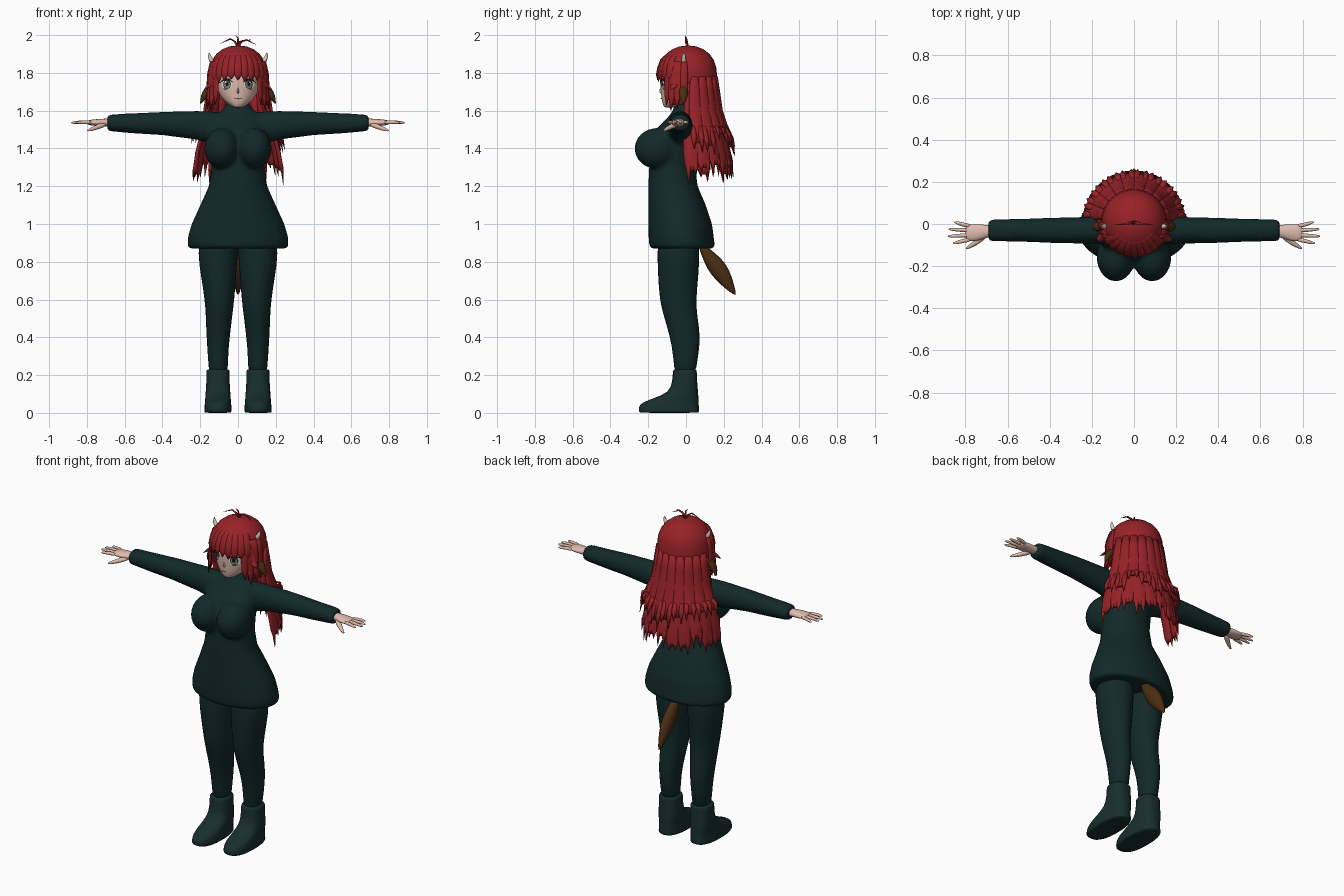
import bpy, bmesh, math, random
from mathutils import Vector

random.seed(4)
if "Cube" in bpy.data.objects:
    bpy.data.objects.remove(bpy.data.objects["Cube"])


def material(name, r, g, b):
    m = bpy.data.materials.new(name)
    m.use_nodes = True
    m.diffuse_color = (r, g, b, 1)
    bsdf = m.node_tree.nodes["Principled BSDF"]
    bsdf.inputs["Base Color"].default_value = (r, g, b, 1)
    bsdf.inputs["Roughness"].default_value = 0.8
    return m


KNIT = material("dark teal knit", .006, .022, .022)
BOOT = material("teal boot", .009, .027, .027)
RED = material("red hair", .31, .016, .02)
SKIN = material("pale skin", .75, .5, .42)
BROWN = material("brown fur", .07, .027, .006)
BONE = material("bone", .7, .6, .5)
WHITE = material("eye white", .8, .8, .78)
IRIS = material("grey green iris", .2, .25, .16)
BLACK = material("black lash", .01, .008, .008)


def loft(bm, rings, n=12, power=1.0):
    """Skin a list of (centre, U, V) ellipses and cap both ends."""
    def bend(c):
        return math.copysign(abs(c) ** power, c)
    loops = []
    for c, u, v in rings:
        angles = [2 * math.pi * i / n for i in range(n)]
        loops.append([bm.verts.new(c + u * bend(math.cos(a)) + v * bend(math.sin(a)))
                      for a in angles])
    for a, b in zip(loops, loops[1:]):
        for i in range(n):
            j = (i + 1) % n
            bm.faces.new((a[i], a[j], b[j], b[i]))
    bm.faces.new(loops[0])
    bm.faces.new(loops[-1])


def upright(table):
    """Horizontal rings from rows of (z, x0, x1, y_front, y_back)."""
    return [(Vector(((a + b) / 2, (f + k) / 2, z)), Vector(((b - a) / 2, 0, 0)),
             Vector((0, (k - f) / 2, 0))) for z, a, b, f, k in table]


def sweep(points, sizes, up):
    """Rings along a path; each size is (across, along up)."""
    pts, up, rings = [Vector(p) for p in points], Vector(up), []
    for i, p in enumerate(pts):
        t = (pts[min(i + 1, len(pts) - 1)] - pts[max(i - 1, 0)]).normalized()
        u = t.cross(up).normalized()
        rings.append((p, u * sizes[i][0], u.cross(t) * sizes[i][1]))
    return rings


def finish(name, bm, mat, mirror=False, subdiv=0):
    bmesh.ops.recalc_face_normals(bm, faces=bm.faces)
    me = bpy.data.meshes.new(name)
    bm.to_mesh(me)
    bm.free()
    for p in me.polygons:
        p.use_smooth = True
    me.materials.append(mat)
    ob = bpy.data.objects.new(name, me)
    bpy.context.collection.objects.link(ob)
    if mirror:
        ob.modifiers.new("Mirror", 'MIRROR')
    if subdiv:
        s = ob.modifiers.new("Subdivision", 'SUBSURF')
        s.levels = s.render_levels = subdiv
    return ob


def part(name, rings, mat, mirror=False, subdiv=1, n=12, power=1.0):
    bm = bmesh.new()
    loft(bm, rings, n, power)
    return finish(name, bm, mat, mirror, subdiv)


# Sweater: torso, sleeves and bust fused into one smooth surface
bm = bmesh.new()
torso = [(.87, .258, -.185, .15), (.885, .268, -.195, .153), (.93, .266, -.198, .147),
         (1.0, .246, -.2, .138), (1.1, .2, -.2, .105), (1.2, .155, -.2, .062),
         (1.3, .14, -.195, .05), (1.4, .15, -.19, .05), (1.5, .165, -.16, .048),
         (1.56, .15, -.1, .045), (1.6, .085, -.07, .042), (1.64, .06, -.058, .042)]
loft(bm, upright([(z, -w, w, f, b) for z, w, f, b in torso]), 32)
for s in (1, -1):
    loft(bm, sweep([(s * x, -.03, z) for x, z in
                    ((.04, 1.5), (.14, 1.512), (.22, 1.523), (.4, 1.532), (.55, 1.533), (.66, 1.535), (.692, 1.535))],
                   [(.06, .08), (.067, .084), (.064, .076), (.06, .062), (.054, .054), (.053, .046), (.05, .042)],
                   (0, 0, 1)), 24)
    bust = bmesh.ops.create_uvsphere(bm, u_segments=24, v_segments=16, radius=1)["verts"]
    for v in bust:
        v.co = Vector((s * .086 + v.co.x * .092, -.155 + v.co.y * .118, 1.4 + v.co.z * .108))
sweater = finish("sweater", bm, KNIT)
remesh = sweater.modifiers.new("Fuse", 'REMESH')
remesh.mode, remesh.voxel_size, remesh.use_smooth_shade = 'VOXEL', .011, True
relax = sweater.modifiers.new("Relax", 'SMOOTH')
relax.factor, relax.iterations = .5, 6

# Legs and boots
part("leg", upright([(.95, .0, .2, -.15, .07), (.85, .0, .217, -.155, .075), (.72, .008, .197, -.15, .068),
                     (.6, .018, .178, -.142, .055), (.52, .028, .172, -.122, .06), (.4, .043, .168, -.085, .08),
                     (.3, .052, .16, -.068, .065), (.18, .052, .155, -.062, .05)]), KNIT, True, 1, 16)
part("boot", upright([(0, .036, .178, -.245, .07), (.004, .034, .18, -.252, .072), (.035, .034, .178, -.252, .07),
                      (.055, .036, .176, -.235, .068), (.08, .038, .174, -.165, .067), (.11, .04, .172, -.09, .065),
                      (.16, .044, .168, -.074, .06), (.215, .044, .168, -.07, .058),
                      (.23, .045, .167, -.069, .057), (.23, .06, .15, -.05, .04)]), BOOT, True, 1, 20, .8)

# Hands: palm, four fingers and thumb
bm = bmesh.new()
Z = (0, 0, 1)
loft(bm, sweep([(.66, -.033, 1.535), (.7, -.034, 1.537), (.74, -.04, 1.537), (.785, -.042, 1.537), (.8, -.042, 1.537)],
               [(.028, .024), (.03, .022), (.042, .02), (.042, .015), (.036, .01)], Z), 12)
for k, tip in enumerate((.855, .88, .884, .86)):
    y = -.01 - .021 * k
    fan = (1.5 - k) * .012
    loft(bm, sweep([(.77, y, 1.537), (.815, y + fan * .4, 1.54), (tip - .012, y + fan, 1.537), (tip, y + fan, 1.535)],
                   [(.0115, .0115), (.0105, .0105), (.008, .008), (.003, .003)], Z), 8)
loft(bm, sweep([(.7, -.045, 1.53), (.74, -.08, 1.515), (.775, -.105, 1.502), (.8, -.118, 1.493)],
               [(.02, .016), (.016, .014), (.011, .011), (.004, .004)], Z), 8)
finish("hand", bm, SKIN, True, 1)

# Head
face = part("head", upright([(z, -w, w, f, b) for z, w, f, b in (
    (1.615, .02, -.11, -.06), (1.628, .045, -.122, -.02), (1.66, .083, -.13, .04), (1.7, .108, -.134, .09),
    (1.75, .12, -.139, .11), (1.81, .124, -.139, .12), (1.87, .105, -.11, .11), (1.91, .06, -.06, .07))]),
    SKIN, False, 2, 24)
part("neck", upright([(1.58, -.045, .045, -.05, .035), (1.68, -.045, .045, -.05, .035)]), SKIN)
part("nose", upright([(1.69, -.007, .007, -.136, -.11), (1.7, -.007, .007, -.145, -.11),
                      (1.725, -.004, .004, -.137, -.11)]), SKIN)
bpy.context.view_layer.update()
solid_face = face.evaluated_get(bpy.context.evaluated_depsgraph_get())


def on_face(x, z, lift):
    hit, spot, _, _ = solid_face.ray_cast(Vector((x, -1, z)), Vector((0, 1, 0)))
    return Vector((x, (spot.y if hit else -.1) - lift, z))


def plate(name, cx, cz, rx, rz, lift, mat):
    """Thin oval that hugs the face."""
    bm = bmesh.new()
    hub, n, inner = bm.verts.new(on_face(cx, cz, lift)), 20, None
    for k in (.5, 1):
        angles = [2 * math.pi * i / n for i in range(n)]
        ring = [bm.verts.new(on_face(cx + rx * k * math.cos(a), cz + rz * k * math.sin(a), lift)) for a in angles]
        for i in range(n):
            j = (i + 1) % n
            bm.faces.new((inner[i], ring[i], ring[j], inner[j]) if inner else (hub, ring[i], ring[j]))
        inner = ring
    finish(name, bm, mat, True)


def stroke(name, spots, width, mat):
    pts = [on_face(x, z, .004) for x, z in spots]
    sizes = [(.001, .001)] + [(.002, width)] * (len(pts) - 2) + [(.001, .001)]
    part(name, sweep(pts, sizes, Z), mat, True, 1, 8)


plate("eye_white", .06, 1.74, .029, .027, .002, WHITE)
plate("iris_rim", .058, 1.741, .02, .026, .003, BLACK)
plate("iris", .058, 1.738, .016, .021, .004, IRIS)
plate("pupil", .058, 1.743, .009, .013, .005, BLACK)
plate("eye_glint", .066, 1.751, .005, .006, .006, WHITE)
stroke("upper_lash", [(.028, 1.748), (.04, 1.764), (.06, 1.77), (.08, 1.764), (.096, 1.745)], .004, BLACK)
stroke("lower_lash", [(.05, 1.713), (.065, 1.711), (.08, 1.719)], .0015, BLACK)
stroke("mouth", [(0, 1.664), (.008, 1.662), (.018, 1.666)], .0015, BLACK)

# Hair cap: turned dome with an opening for the face
bm = bmesh.new()
dome = [(1.944, .012), (1.94, .045), (1.925, .083), (1.9, .115), (1.87, .136), (1.83, .15), (1.78, .155),
        (1.72, .157), (1.68, .159), (1.63, .162), (1.57, .165)]
loft(bm, [(Vector((0, .01, z)), Vector((r, 0, 0)), Vector((0, r, 0))) for z, r in dome], 40)
opening = []
for f in bm.faces:
    c = f.calc_center_median()
    if (c.y < -.085 and c.z < 1.84) or (c.y < .01 and c.z < 1.65) or c.z < 1.58:
        opening.append(f)
bmesh.ops.delete(bm, geom=opening, context='FACES')
cap = finish("hair_cap", bm, RED)
cap.modifiers.new("Thickness", 'SOLIDIFY').thickness = .008


def lock(bm, degrees, rows, thick=.008):
    """Flat hanging strand at an angle from the back; rows are (radius, z, half width)."""
    s, c = math.sin(math.radians(degrees)), math.cos(math.radians(degrees))
    loft(bm, [(Vector((s * r, c * r + .01, z)), Vector((c, -s, 0)) * w, Vector((s, c, 0)) * min(thick, w))
              for r, z, w in rows], 8)


# Long back hair: broad lower strands with split tips, then a shorter upper layer
bm = bmesh.new()
for k in range(11):
    a = -85 + 17 * k
    low = 1.27 + random.uniform(-.02, .05)
    lock(bm, a, [(.145, 1.75, .03), (.16, 1.6, .036), (.19, 1.48, .042), (.215, 1.38, .044),
                 (.225, low + .03, .038), (.228, low, .02)], .012)
    for d in (-5, 4):
        tip = low - random.uniform(.01, .08)
        lock(bm, a + d, [(.2, 1.45, .014), (.22, 1.36, .018), (.232, low + .02, .015), (.24, tip, .001)])
finish("back_hair_lower", bm, RED)
bm = bmesh.new()
for k in range(10):
    a = -76 + 17 * k
    low = 1.42 + random.uniform(-.02, .06)
    lock(bm, a, [(.15, 1.78, .02), (.162, 1.7, .03), (.176, 1.6, .036), (.21, 1.5, .038), (.235, low, .026)], .01)
    for d in (-5, 5):
        tip = low - random.uniform(.02, .06)
        lock(bm, a + d, [(.205, 1.52, .012), (.235, low + .03, .015), (.25, tip, .001)])
finish("back_hair_upper", bm, RED)

# Fringe over the brow and longer locks beside the face
bm = bmesh.new()
for k in range(9):
    a = 180 + 13 * (k - 4)
    tip = 1.765 + random.uniform(-.008, .012) - .005 * abs(k - 4)
    lock(bm, a, [(.09, 1.915, .012), (.137, 1.873, .02), (.154, 1.83, .024), (.161, 1.79, .02), (.16, tip, .002)])
finish("fringe", bm, RED)
bm = bmesh.new()
for s in (1, -1):
    for a, flare, tip in ((133, .165, 1.63), (122, .17, 1.6), (110, .172, 1.61), (98, .168, 1.63), (116, .2, 1.71)):
        lock(bm, s * a, [(.142, 1.86, .015), (.156, 1.8, .022), (.16, 1.74, .022),
                         ((.16 + flare) / 2, (tip + 1.74) / 2, .019), (flare, tip, .002)])
finish("side_hair", bm, RED)

# Stray wisps on the crown
bm = bmesh.new()
for bx, bz, tx, tz in ((.0, 1.985, -.012, 1.997), (-.04, 1.98, -.095, 1.955), (.045, 1.975, .095, 1.95), (.025, 1.97, .07, 1.975)):
    loft(bm, sweep([(0, .01, 1.935), (bx * .4, .005, 1.965), (bx, 0, bz), (tx, -.005, tz)],
                   [(.005, .006), (.005, .006), (.004, .005), (.001, .001)], (0, 1, 0)), 6)
finish("crown_wisps", bm, RED)

# Ears, horns and tail
part("ear", sweep([(.13, -.01, 1.735), (.15, -.012, 1.722), (.172, -.014, 1.69), (.187, -.013, 1.662), (.2, -.01, 1.635)],
                  [(.01, .012), (.02, .022), (.022, .026), (.014, .018), (.001, .001)], (0, 1, 0)), BROWN, True)
part("horn", sweep([(.128, -.01, 1.85), (.143, -.012, 1.87), (.152, -.012, 1.89), (.153, -.008, 1.91)],
                   [(.015, .015), (.013, .013), (.009, .009), (.001, .001)], (0, 1, 0)), BONE, True)
part("tail", sweep([(0, .07, .9), (0, .105, .85), (0, .15, .79), (0, .19, .735), (0, .235, .665), (0, .264, .622)],
                   [(.012, .012), (.03, .025), (.05, .036), (.05, .036), (.026, .02), (.003, .003)], (1, 0, 0)), BROWN, n=10)
